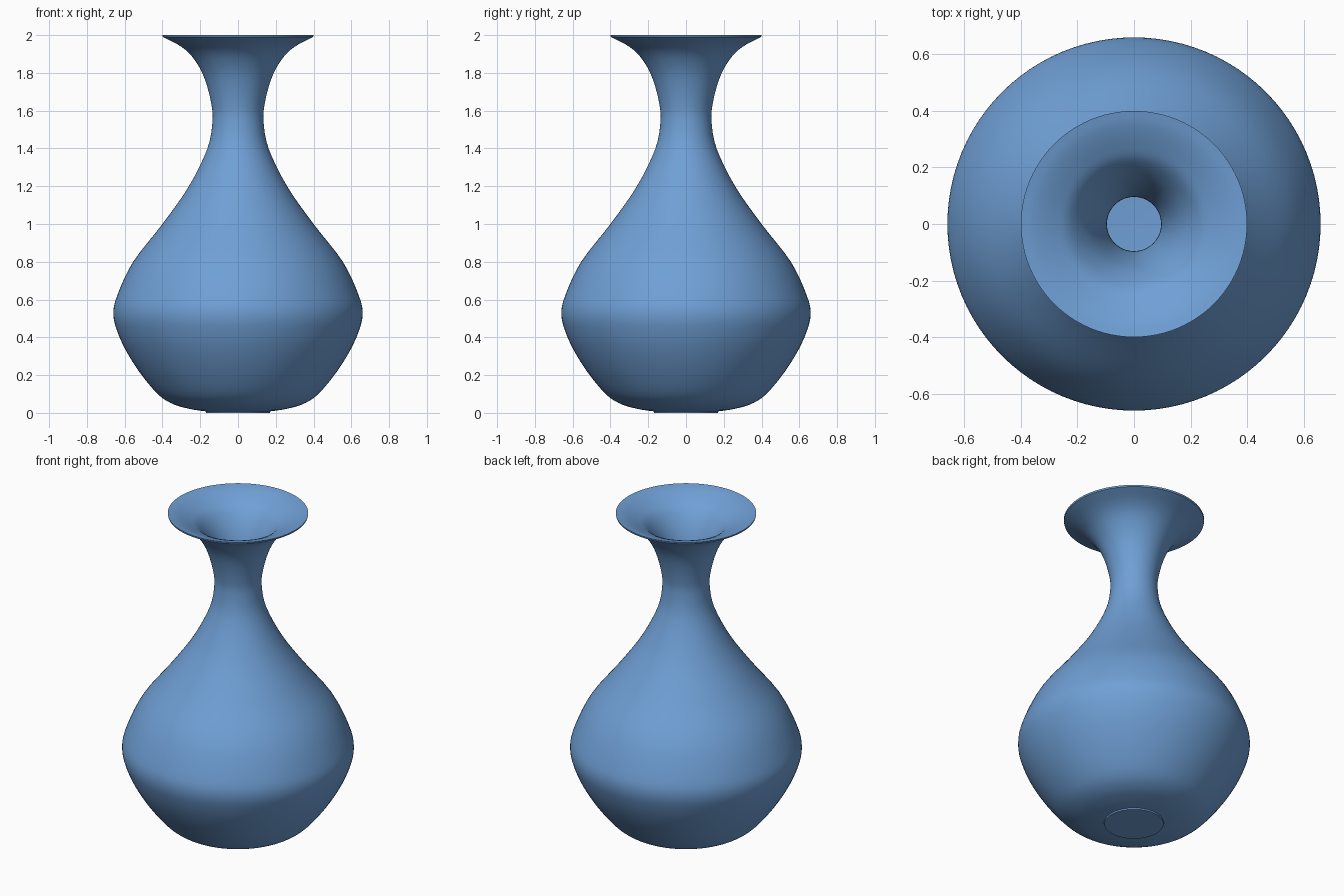
import bpy, bmesh, math
from mathutils import Vector

if "Cube" in bpy.data.objects:
    bpy.data.objects.remove(bpy.data.objects["Cube"])

SEGMENTS = 96

# Outer wall, base to lip (radius, height)
OUTER = [(0.17, 0.008), (0.25, 0.02), (0.34, 0.045), (0.42, 0.095), (0.51, 0.2),
         (0.585, 0.315), (0.635, 0.42), (0.66, 0.52), (0.64, 0.62), (0.555, 0.8),
         (0.40, 1.0), (0.26, 1.2), (0.162, 1.4), (0.135, 1.545), (0.142, 1.64),
         (0.17, 1.75), (0.205, 1.83), (0.255, 1.9), (0.315, 1.948), (0.398, 1.99)]
# Inner wall, lip down to the floor
INNER = [(0.40, 2.0), (0.35, 1.988), (0.285, 1.96), (0.227, 1.924), (0.172, 1.85),
         (0.134, 1.762), (0.104, 1.645), (0.097, 1.545), (0.124, 1.388),
         (0.227, 1.178), (0.368, 0.976), (0.52, 0.78), (0.60, 0.61), (0.62, 0.52),
         (0.597, 0.43), (0.55, 0.335), (0.475, 0.225), (0.395, 0.13),
         (0.325, 0.085), (0.24, 0.062), (0.12, 0.05), (0.0, 0.047)]


def smooth_path(points, steps=4):
    """Pass a Catmull-Rom curve through the profile points."""
    p = [Vector(q) for q in points]
    p = [2 * p[0] - p[1]] + p + [2 * p[-1] - p[-2]]
    path = []
    for i in range(1, len(p) - 2):
        a, b, c, d = p[i - 1:i + 3]
        for k in range(steps):
            t = k / steps
            path.append(0.5 * (2 * b + (c - a) * t + (2 * a - 5 * b + 4 * c - d) * t ** 2
                               + (3 * b - a - 3 * c + d) * t ** 3))
    return path + [p[-2]]


def lathe(name, profile, material):
    """Turn a profile around the z axis."""
    bm = bmesh.new()
    verts = [bm.verts.new((r, 0, z)) for r, z in profile]
    edges = [bm.edges.new(pair) for pair in zip(verts, verts[1:])]
    bmesh.ops.spin(bm, geom=verts + edges, cent=(0, 0, 0), axis=(0, 0, 1),
                   angle=math.tau, steps=SEGMENTS, use_duplicate=False)
    bmesh.ops.remove_doubles(bm, verts=bm.verts, dist=0.0001)
    bmesh.ops.recalc_face_normals(bm, faces=bm.faces)
    mesh = bpy.data.meshes.new(name)
    bm.to_mesh(mesh)
    bm.free()
    mesh.materials.append(material)
    obj = bpy.data.objects.new(name, mesh)
    bpy.context.collection.objects.link(obj)
    bpy.ops.object.select_all(action='DESELECT')
    obj.select_set(True)
    bpy.context.view_layer.objects.active = obj
    bpy.ops.object.shade_smooth_by_angle(angle=math.radians(40))
    return obj


blue = bpy.data.materials.new("glaze_blue")
blue.diffuse_color = (0.16, 0.35, 0.67, 1)
blue.use_nodes = True
blue.node_tree.nodes["Principled BSDF"].inputs["Base Color"].default_value = blue.diffuse_color

# Flat foot disc with a fine step, then the hollow body and flared lip
foot = [Vector((0, 0)), Vector((0.168, 0))]
lathe("vase", foot + smooth_path(OUTER) + smooth_path(INNER), blue)
